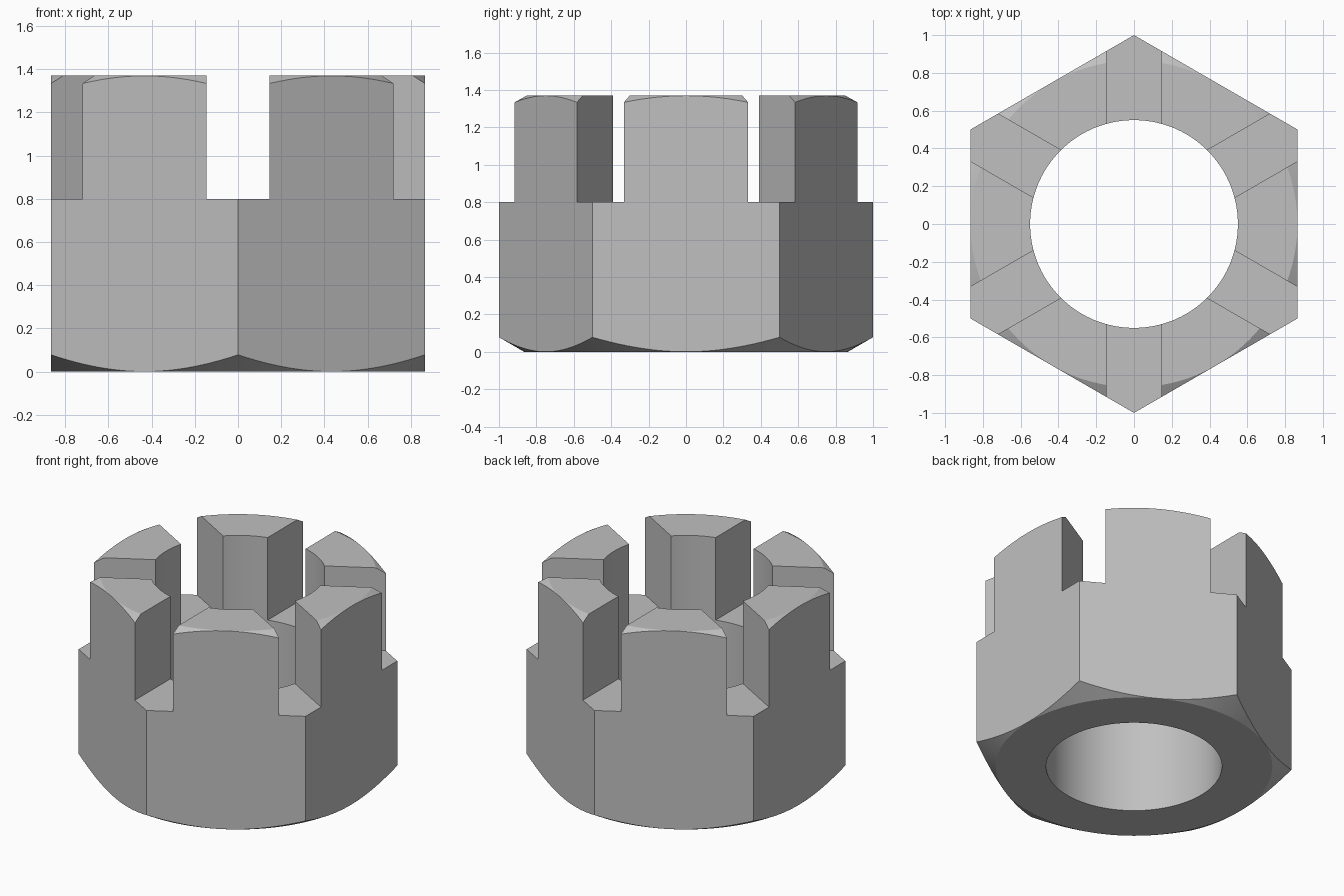
import bpy, bmesh, math
from mathutils import Matrix, Vector

HEIGHT, BORE, FLAT = 1.37, 0.55, 0.865
SLOT_FLOOR, SLOT_WIDTH = 0.80, 0.29
OUTER = 1.1
DROP = (OUTER - FLAT) * math.tan(math.radians(30))

cube = bpy.data.objects.get("Cube")
if cube:
    bpy.data.objects.remove(cube, do_unlink=True)

steel = bpy.data.materials.new("light grey steel")
steel.use_nodes = True
grey = (0.53, 0.53, 0.53, 1)
steel.diffuse_color = grey
steel.node_tree.nodes["Principled BSDF"].inputs["Base Color"].default_value = grey


def make_object(name, bm):
    bmesh.ops.recalc_face_normals(bm, faces=bm.faces)
    mesh = bpy.data.meshes.new(name)
    bm.to_mesh(mesh)
    bm.free()
    mesh.materials.append(steel)
    obj = bpy.data.objects.new(name, mesh)
    bpy.context.collection.objects.link(obj)
    return obj


def lathe(name, profile, steps):
    bm = bmesh.new()
    verts = [bm.verts.new((r, 0, z)) for r, z in profile]
    edges = [bm.edges.new((v, verts[i - 1])) for i, v in enumerate(verts)]
    bmesh.ops.spin(bm, geom=verts + edges, axis=(0, 0, 1), cent=(0, 0, 0),
                   angle=math.tau, steps=steps, use_merge=True)
    bmesh.ops.remove_doubles(bm, verts=bm.verts, dist=1e-5)
    return make_object(name, bm)


def cut(target, cutter, operation):
    mod = target.modifiers.new(cutter.name, "BOOLEAN")
    mod.operation, mod.solver, mod.object = operation, "EXACT", cutter
    cutter.hide_render = True


# Turned ring with a bore and conical chamfers above and below
nut = lathe("castle_nut", [(BORE, 0), (FLAT, 0), (OUTER, DROP),
                           (OUTER, HEIGHT - DROP), (FLAT, HEIGHT), (BORE, HEIGHT)], 144)

# Hexagonal outline with corners at front and back
bm = bmesh.new()
bmesh.ops.create_cone(bm, cap_ends=True, segments=6, radius1=1, radius2=1, depth=3)
corner = max(bm.verts, key=lambda v: v.co.y).co
turn = math.pi / 2 - math.atan2(corner.y, corner.x)
bmesh.ops.rotate(bm, verts=bm.verts, cent=(0, 0, 0), matrix=Matrix.Rotation(turn, 3, "Z"))
cutters = [make_object("hexagon_cutter", bm)]
cut(nut, cutters[0], "INTERSECT")

# Three bars cut the six slots across the corners
for i in range(3):
    bm = bmesh.new()
    bmesh.ops.create_cube(bm, size=1)
    bmesh.ops.scale(bm, verts=bm.verts, vec=(SLOT_WIDTH, 3, 1))
    bmesh.ops.translate(bm, verts=bm.verts, vec=Vector((0, 0, SLOT_FLOOR + 0.5)))
    bmesh.ops.rotate(bm, verts=bm.verts, cent=(0, 0, 0),
                     matrix=Matrix.Rotation(i * math.pi / 3, 3, "Z"))
    cutters.append(make_object(f"slot_cutter_{i + 1}", bm))
    cut(nut, cutters[-1], "DIFFERENCE")

# Apply the cuts and remove the cutters
bpy.context.view_layer.update()
result = bpy.data.meshes.new_from_object(nut.evaluated_get(bpy.context.evaluated_depsgraph_get()))
nut.modifiers.clear()
nut.data = result
for cutter in cutters:
    bpy.data.objects.remove(cutter, do_unlink=True)
nut.data.materials.clear()
nut.data.materials.append(steel)
for face in nut.data.polygons:
    face.material_index = 0

# Smooth bore and chamfers, crisp edges elsewhere
bpy.ops.object.select_all(action="DESELECT")
nut.select_set(True)
bpy.context.view_layer.objects.active = nut
bpy.ops.object.shade_smooth_by_angle(angle=math.radians(20))
